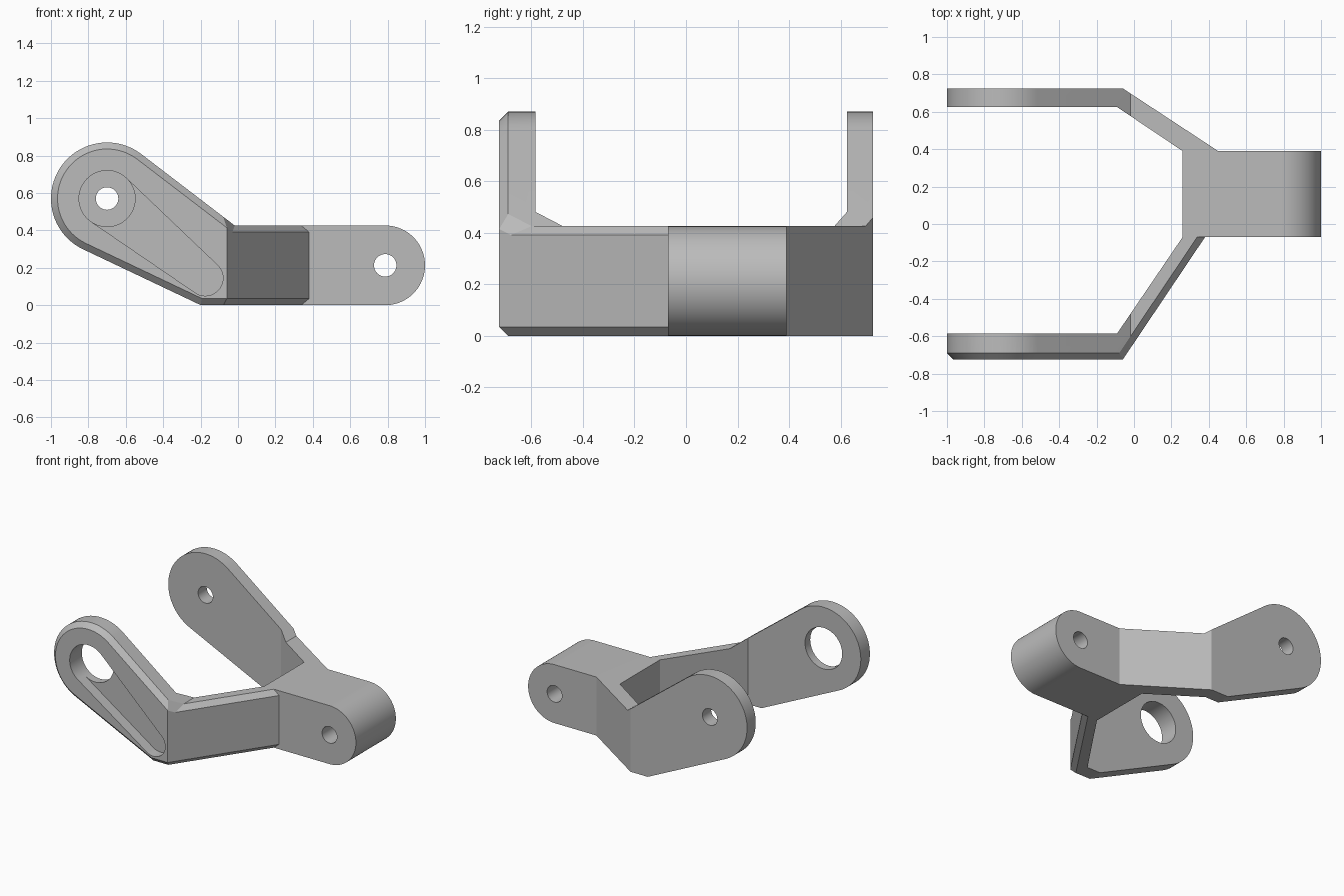
import bpy, bmesh, math
from math import radians, cos, sin, hypot, atan2, acos
from mathutils import Vector

cube = bpy.data.objects.get("Cube")
if cube:
    bpy.data.objects.remove(cube, do_unlink=True)

grey = bpy.data.materials.new("plain grey")
grey.use_nodes = True
colour = (0.5, 0.5, 0.5, 1)
grey.diffuse_color = colour
grey.node_tree.nodes["Principled BSDF"].inputs["Base Color"].default_value = colour

CHAMFER = 0.035
FRONT, BACK = -0.725, 0.725
PIVOT, PIVOT_R = Vector((-0.70, 0.57)), 0.30
BOSS, BOSS_R = Vector((0.787, 0.213)), 0.213


def arc(centre, radius, start, end, steps=40):
    return [centre + radius * Vector((cos(a), sin(a)))
            for a in (radians(start + (end - start) * i / steps) for i in range(steps + 1))]


def loft(name, sections):
    """Solid through matching rings of 3D points, capped at both ends."""
    bm = bmesh.new()
    rings = [[bm.verts.new(p) for p in ring] for ring in sections]
    count = len(rings[0])
    for a, b in zip(rings, rings[1:]):
        for i in range(count):
            j = (i + 1) % count
            bm.faces.new((a[i], a[j], b[j], b[i]))
    bm.faces.new(rings[0])
    bm.faces.new(rings[-1])
    bmesh.ops.recalc_face_normals(bm, faces=bm.faces)
    mesh = bpy.data.meshes.new(name)
    bm.to_mesh(mesh)
    bm.free()
    mesh.materials.append(grey)
    ob = bpy.data.objects.new(name, mesh)
    bpy.context.collection.objects.link(ob)
    return ob


def side_prism(name, points, y0, y1):
    return loft(name, [[(p[0], y, p[1]) for p in points] for y in (y0, y1)])


def plan_prism(name, points):
    return loft(name, [[(x, y, z) for x, y in points] for z in (-0.5, 1.5)])


def combine(target, other, operation):
    """Apply a boolean and discard the second solid."""
    mod = target.modifiers.new("boolean", 'BOOLEAN')
    mod.operation, mod.solver, mod.object = operation, 'EXACT', other
    bpy.context.view_layer.objects.active = target
    bpy.ops.object.modifier_apply(modifier=mod.name)
    bpy.data.objects.remove(other, do_unlink=True)


# Side outline of the whole bracket, inset evenly by d
UPPER, LOWER = 52.6, 244.6


def kink(slope_angle, flat_normal, flat_z, d):
    n = Vector((cos(radians(slope_angle)), sin(radians(slope_angle))))
    reach = n.dot(PIVOT) + PIVOT_R
    corner = Vector(((reach - n.y * flat_z) / n.x, flat_z))
    return corner - d * (n + flat_normal) / (1 + n.dot(flat_normal))


def outline(d=0.0):
    return (arc(PIVOT, PIVOT_R - d, UPPER, LOWER)
            + [kink(LOWER, Vector((0, -1)), 0.0, d)]
            + arc(BOSS, BOSS_R - d, -90, 90)
            + [kink(UPPER, Vector((0, 1)), 2 * BOSS_R, d)])


# Boss, rear web and rear arm
bracket = plan_prism("fork_bracket", [
    (0.26, -0.07), (1.1, -0.07), (1.1, 0.39), (0.45, 0.39), (-0.06, BACK),
    (-1.1, BACK), (-1.1, 0.625), (-0.09, 0.625), (0.26, 0.39)])
combine(bracket, side_prism("side_shape", outline(), -2, 2), 'INTERSECT')

# Front arm and front web, chamfered along their outer faces
front = plan_prism("front_arm", [
    (-1.1, FRONT), (-0.06, FRONT), (0.38, -0.07), (0.38, 0.05), (0.30, 0.05),
    (0.26, -0.07), (-0.09, -0.585), (-1.1, -0.585)])
web_slope = (-0.07 - FRONT) / (0.38 + 0.06)
for slope in (0.0, web_slope):
    depth = CHAMFER * hypot(1, slope)
    rings = [[(p.x, FRONT + slope * (p.x + 0.06) + dy, p.y) for p in outline(d)]
             for d, dy in ((CHAMFER, 0), (0, depth), (0, 4))]
    combine(front, loft("chamfer_shape", rings), 'INTERSECT')
combine(bracket, front, 'UNION')

# Pivot holes: wide in the front arm, narrow in the rear arm and boss
for centre, radius, y0, y1 in ((PIVOT, 0.15, -1, -0.3), (PIVOT, 0.06, 0.5, 1),
                               (BOSS, 0.06, -0.3, 0.6)):
    combine(bracket, side_prism("hole", arc(centre, radius, 0, 360, 48)[:-1], y0, y1),
            'DIFFERENCE')

# Tapered groove running down from the front hole
tip, tip_r = Vector((-0.175, 0.145)), 0.095
axis = tip - PIVOT
heading = math.degrees(atan2(axis.y, axis.x))
spread = math.degrees(acos((0.15 - tip_r) / axis.length))
start = arc(PIVOT, 0.15, heading + spread, heading - spread, 1)
end = arc(tip, tip_r, heading - spread, heading + spread, 24)
combine(bracket, side_prism("groove", start + end, -1, FRONT + 0.08), 'DIFFERENCE')

# Smooth round surfaces, crisp edges
bpy.ops.object.select_all(action='DESELECT')
bracket.select_set(True)
bpy.context.view_layer.objects.active = bracket
bpy.ops.object.shade_smooth_by_angle(angle=radians(15))
